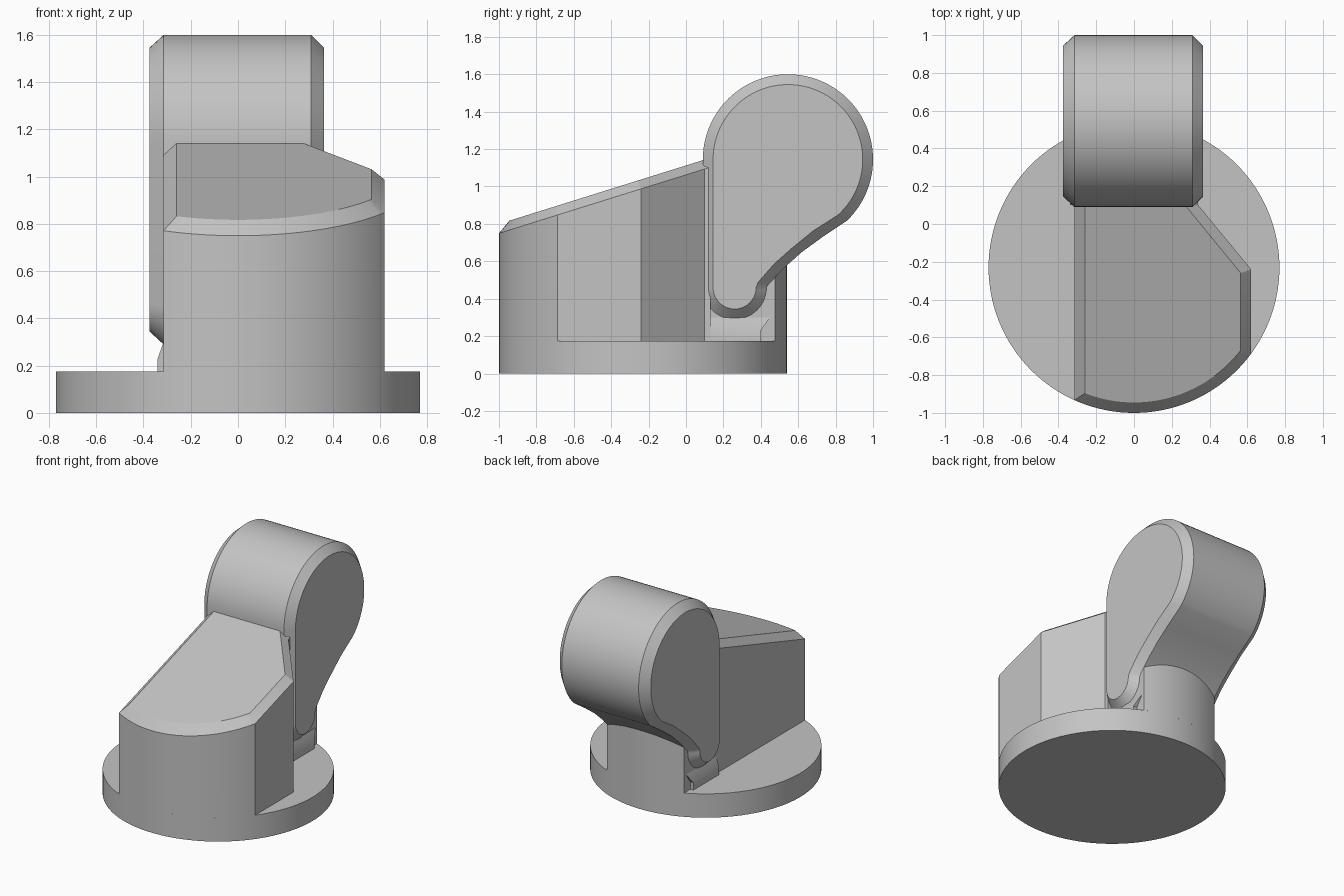
import bpy, bmesh, math

cube = bpy.data.objects.get("Cube")
if cube:
    bpy.data.objects.remove(cube, do_unlink=True)

GREY = (0.55, 0.55, 0.55, 1)
mat = bpy.data.materials.new("light_grey")
mat.use_nodes = True
mat.diffuse_color = GREY
mat.node_tree.nodes["Principled BSDF"].inputs["Base Color"].default_value = GREY

CY, R = -0.23, 0.77      # base disc centre and radius
DECK = 0.175             # top of the base disc


def loft(name, rings):
    """Skin equal-length rings of 3D points and cap both ends."""
    bm = bmesh.new()
    loops = [[bm.verts.new(p) for p in ring] for ring in rings]
    n = len(loops[0])
    for a, b in zip(loops, loops[1:]):
        for i in range(n):
            j = (i + 1) % n
            bm.faces.new((a[i], a[j], b[j], b[i]))
    bm.faces.new(loops[0])
    bm.faces.new(loops[-1])
    bmesh.ops.recalc_face_normals(bm, faces=bm.faces)
    mesh = bpy.data.meshes.new(name)
    bm.to_mesh(mesh)
    bm.free()
    mesh.materials.append(mat)
    obj = bpy.data.objects.new(name, mesh)
    bpy.context.collection.objects.link(obj)
    bpy.ops.object.select_all(action='DESELECT')
    obj.select_set(True)
    bpy.context.view_layer.objects.active = obj
    bpy.ops.object.shade_smooth_by_angle(angle=math.radians(25))
    return obj


def arc(cx, cy, r, start, end, n):
    angles = [math.radians(start + (end - start) * i / n) for i in range(n + 1)]
    return [(cx + r * math.cos(a), cy + r * math.sin(a)) for a in angles]


def rim(x0, x1, r, side, n=32):
    """Points on the disc outline from x0 to x1; side -1 is front, 1 is back."""
    a0, a1 = (side * math.degrees(math.acos(x / r)) for x in (x0, x1))
    return arc(0, CY, r, a0, a1, n)


def lift(outline, base, slope=0):
    return [(x, y, base + slope * y) for x, y in outline]


# Round base
circle = arc(0, CY, R, 0, 360, 128)[:-1]
loft("base_disc", [lift(circle, 0), lift(circle, DECK)])

# Sloping front block with chamfered top edges
SLOPE = 0.3125
outer = rim(-0.315, 0.62, R, -1) + [(0.62, -0.24), (0.34, 0.1), (0.34, 0.13), (-0.315, 0.13)]
inner = rim(-0.26, 0.565, R - 0.055, -1) + [(0.565, -0.26), (0.27, 0.1), (0.27, 0.13), (-0.26, 0.13)]
loft("front_block", [lift(outer, DECK),
                     lift(outer, 0.75 + SLOPE, SLOPE),
                     lift(inner, 0.80 + SLOPE, SLOPE)])

# Rear post carrying the drum, its back flush with the base
post = [(-0.315, 0.1), (0.31, 0.1)] + rim(0.31, -0.315, R, 1)
loft("rear_post", [lift(post, DECK), lift(post, 0.41, 0.38)])


# Flared foot of the post
def foot(half, back):
    return [(-half, 0.1), (half, 0.1), (half, back), (-half, back)]


loft("post_foot", [lift(foot(0.34, 0.40), DECK),
                   lift(foot(0.34, 0.40), 0.23),
                   lift(foot(0.315, 0.45), 0.30)])


# Teardrop drum with chamfered ends
def teardrop(inset, neck, start):
    return (arc(0.545, 1.145, 0.455 - inset, start, 180, 64)
            + arc(0.26, 0.46, 0.17 - inset, 180, 360, 32) + neck)


def across(x, profile):
    return [(x, y, z) for y, z in profile]


full = teardrop(0, [(0.44, 0.476), (0.53, 0.57), (0.62, 0.65), (0.73, 0.73)], -46)
small = teardrop(0.055, [(0.385, 0.487), (0.47, 0.585), (0.56, 0.665), (0.68, 0.763)], -48)
loft("drum", [across(-0.375, small), across(-0.315, full),
              across(0.31, full), across(0.365, small)])
